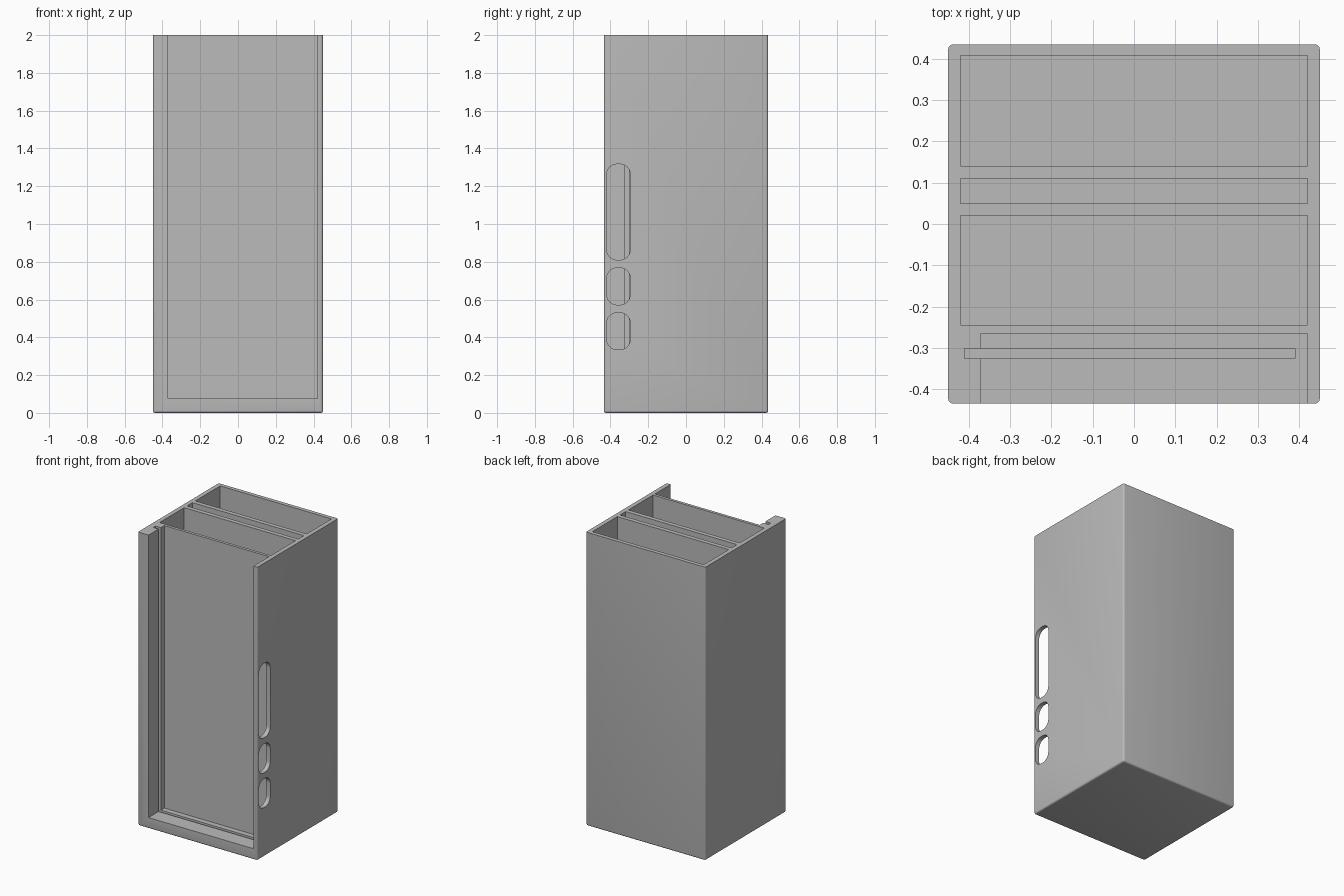
import bpy
import bmesh

cube = bpy.data.objects.get("Cube")
if cube:
    bpy.data.objects.remove(cube, do_unlink=True)

HX, HY, H = 0.45, 0.435, 2.0
WALL, OVER = 0.03, 2.1
EPS = 1e-4

grey = bpy.data.materials.new("light_grey")
grey.use_nodes = True
colour = (0.5, 0.5, 0.5, 1)
grey.diffuse_color = colour
grey.node_tree.nodes["Principled BSDF"].inputs["Base Color"].default_value = colour


def box(name, x, y, z, rule=None, radius=0.0, segments=4):
    """Box between ranges x, y, z; edges picked by rule are rounded."""
    bm = bmesh.new()
    bmesh.ops.create_cube(bm, size=1)
    for v in bm.verts:
        v.co = [r[0] + (c + 0.5) * (r[1] - r[0]) for c, r in zip(v.co, (x, y, z))]
    if rule:
        edges = [e for e in bm.edges if rule(*e.verts)]
        bmesh.ops.bevel(bm, geom=edges, offset=radius, segments=segments,
                        profile=0.5, affect='EDGES')
    mesh = bpy.data.meshes.new(name)
    bm.to_mesh(mesh)
    bm.free()
    mesh.materials.append(grey)
    obj = bpy.data.objects.new(name, mesh)
    bpy.context.collection.objects.link(obj)
    return obj


def cut(body, cutter):
    """Subtract the cutter from the body and discard it."""
    cutter.hide_render = True
    mod = body.modifiers.new("cut", 'BOOLEAN')
    mod.operation = 'DIFFERENCE'
    mod.solver = 'EXACT'
    mod.object = cutter
    bpy.context.view_layer.objects.active = body
    bpy.ops.object.modifier_apply(modifier=mod.name)
    bpy.data.objects.remove(cutter, do_unlink=True)


def below_top(a, b):
    return min(a.co.z, b.co.z) < EPS


def along_x(a, b):
    return abs(a.co.x - b.co.x) > EPS


# Case block, rounded on its upright and bottom edges
case = box("case", (-HX, HX), (-HY, HY), (0, H), below_top, 0.012)

# Three pockets open at the top
inner = HX - WALL
for y in ((0.14, 0.408), (0.05, 0.11), (-0.245, 0.02)):
    cut(case, box("pocket_cutter", (-inner, inner), y, (WALL, OVER)))

# Front recess, open to the front and top
cut(case, box("recess_cutter", (-0.37, inner), (-0.6, -0.265), (0.075, OVER)))

# Panel groove in the thick side wall and the recess floor
cut(case, box("groove_cutter", (-0.41, 0.39), (-0.326, -0.302), (0.035, OVER)))

# Rounded port openings through the thin side wall
for z in ((0.335, 0.53), (0.572, 0.768), (0.81, 1.317)):
    cut(case, box("port_cutter", (0.4, 0.5), (-0.42, -0.295), z, along_x, 0.055, 8))

# Smooth the rounded edges, keep the rest sharp
bpy.ops.object.select_all(action='DESELECT')
case.select_set(True)
bpy.context.view_layer.objects.active = case
bpy.ops.object.shade_smooth_by_angle(angle=0.52)
